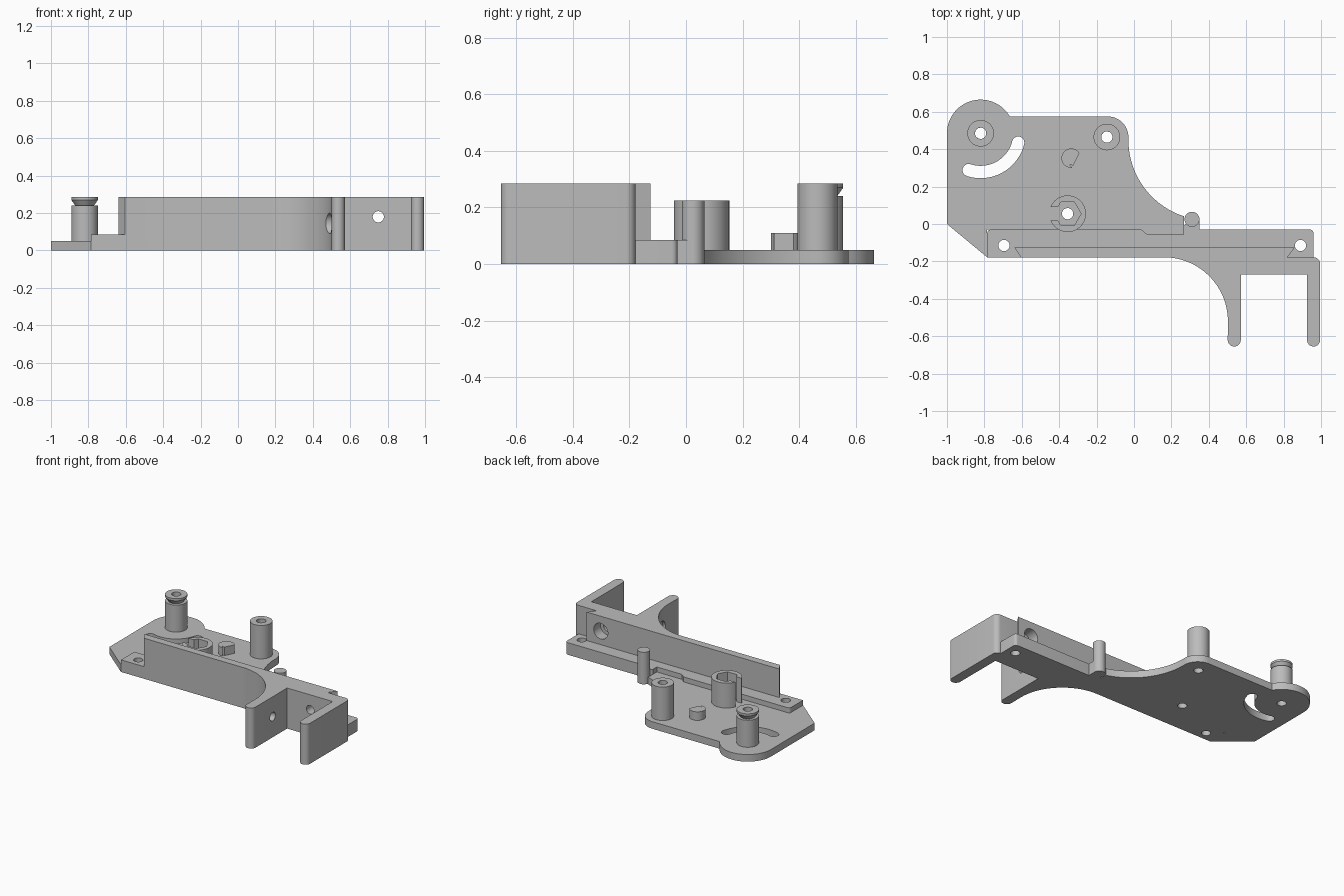
import bpy, bmesh
from math import radians, sin, cos, pi

cube = bpy.data.objects.get("Cube")
if cube:
    bpy.data.objects.remove(cube, do_unlink=True)

grey = bpy.data.materials.new("grey")
grey.use_nodes = True
grey.diffuse_color = (0.5, 0.5, 0.5, 1)
grey.node_tree.nodes["Principled BSDF"].inputs["Base Color"].default_value = (0.5, 0.5, 0.5, 1)


def arc(cx, cy, r, a0, a1, n=16):
    steps = [radians(a0 + (a1 - a0) * i / n) for i in range(n + 1)]
    return [(cx + r * cos(a), cy + r * sin(a)) for a in steps]


def finish(name, bm):
    bmesh.ops.recalc_face_normals(bm, faces=bm.faces[:])
    mesh = bpy.data.meshes.new(name)
    bm.to_mesh(mesh)
    bm.free()
    mesh.materials.append(grey)
    obj = bpy.data.objects.new(name, mesh)
    bpy.context.collection.objects.link(obj)
    return obj


def prism(name, outline, z0, z1):
    bm = bmesh.new()
    face = bm.faces.new([bm.verts.new((x, y, z0)) for x, y in outline])
    top = bmesh.ops.extrude_face_region(bm, geom=[face])["geom"]
    bmesh.ops.translate(bm, vec=(0, 0, z1 - z0),
                        verts=[v for v in top if isinstance(v, bmesh.types.BMVert)])
    return finish(name, bm)


def lathe(name, x, y, profile, n=40):
    """Closed (radius, z) profile turned around a vertical axis."""
    bm = bmesh.new()
    rings = [[bm.verts.new((x + r * cos(2 * pi * i / n), y + r * sin(2 * pi * i / n), z))
              for i in range(n)] for r, z in profile]
    for a, b in zip(rings, rings[1:] + rings[:1]):
        for i in range(n):
            j = (i + 1) % n
            bm.faces.new((a[i], a[j], b[j], b[i]))
    return finish(name, bm)


def rod(center, r, length, axis):
    """Cylinder cutter along the given axis."""
    turn = {"x": (0, pi / 2, 0), "y": (pi / 2, 0, 0), "z": (0, 0, 0)}[axis]
    bpy.ops.mesh.primitive_cylinder_add(vertices=32, radius=r, depth=length,
                                        location=center, rotation=turn)
    return bpy.context.object


def combine(obj, others, operation="DIFFERENCE"):
    bpy.ops.object.select_all(action="DESELECT")
    bpy.context.view_layer.objects.active = obj
    obj.select_set(True)
    for other in others:
        mod = obj.modifiers.new("combine", "BOOLEAN")
        mod.operation = operation
        mod.solver = "EXACT"
        mod.object = other
        bpy.ops.object.modifier_apply(modifier=mod.name)
        bpy.data.objects.remove(other, do_unlink=True)


FRONT, BACK = -0.178, -0.03
BORE = 0.03
PLATE, RAIL, TOP = 0.05, 0.085, 0.285
post_a, post_b, nut = (-0.82, 0.485), (-0.145, 0.465), (-0.355, 0.055)

# Base plate with lobes, concave edge, bores and arc slot
plate = prism("base_plate",
              [(-1, 0), (-0.785, FRONT), (-0.785, BACK), (0.04, BACK), (0.07, -0.055),
               (0.265, -0.055)]
              + arc(0.40, 0.45, 0.43, 252, 180, 24)
              + arc(-0.14, 0.465, 0.11, 0, 90)
              + arc(*post_a, 0.18, 30, 180, 28), 0, PLATE)
slot = prism("slot_cutter",
             arc(*post_a, 0.24, -108, -14, 28)
             + arc(post_a[0] + 0.207 * cos(radians(-14)), post_a[1] + 0.207 * sin(radians(-14)),
                   0.033, -14, 166, 10)[1:-1]
             + arc(*post_a, 0.174, -14, -108, 28)
             + arc(post_a[0] + 0.207 * cos(radians(-108)), post_a[1] + 0.207 * sin(radians(-108)),
                   0.033, 72, -108 + 360, 10)[1:-1][::1], -0.1, 0.2)
combine(plate, [slot] + [rod((*p, 0), BORE, 0.5, "z") for p in (post_a, post_b, nut)])

# Long rail, tall wall and two-pronged bracket
rail = prism("rail_and_bracket",
             [(-0.785, FRONT), (0.96, FRONT)] + arc(0.94, -0.05, 0.02, 0, 90, 6)
             + [(0.265, BACK), (0.265, -0.055), (0.07, -0.055), (0.04, BACK)]
             + arc(-0.765, -0.05, 0.02, 90, 180, 6), 0, RAIL)
wall = prism("wall",
             [(-0.64, -0.125), (-0.605, FRONT)]
             + arc(0.16, -0.52, 0.342, 90, 0, 28)
             + arc(0.536, -0.62, 0.035, 180, 360, 14)
             + [(0.571, -0.27), (0.925, -0.27)]
             + arc(0.96, -0.62, 0.035, 180, 360, 14)
             + arc(0.96, -0.213, 0.035, 0, 90, 8)
             + [(0.82, FRONT), (0.86, -0.125)], 0, TOP)
combine(rail, [wall], "UNION")
combine(rail, [rod((-0.695, -0.115, 0), BORE, 0.5, "z"),
               rod((0.89, -0.115, 0), BORE, 0.5, "z"),
               rod((0.75, -0.2, 0.18), BORE, 0.3, "y"),
               rod((0.75, -0.12, 0.18), 0.055, 0.16, "y"),
               rod((0.53, -0.43, 0.145), BORE, 0.2, "x"),
               rod((0.42, -0.43, 0.145), 0.055, 0.2, "x")])

# Posts: one grooved near the top, one plain
grooved = lathe("grooved_post", *post_a,
                [(BORE, PLATE), (0.071, PLATE), (0.071, 0.24), (0.05, 0.24),
                 (0.071, 0.27), (0.071, TOP), (BORE, TOP)])
plain = lathe("plain_post", *post_b,
              [(BORE, PLATE), (0.071, PLATE), (0.071, TOP), (BORE, TOP)])

# Split collar with a hexagonal pocket
collar = prism("nut_collar", arc(*nut, 0.098, 0, 351, 39), PLATE, 0.225)
pocket = prism("pocket_cutter", arc(*nut, 0.072, 0, 300, 5), 0, 0.4)
gap = prism("gap_cutter", [(nut[0] + sx, nut[1] + sy) for sx, sy in
                           ((-0.2, -0.035), (-0.03, -0.035), (-0.03, 0.035), (-0.2, 0.035))], 0, 0.4)
combine(collar, [pocket, gap])

# Small stop, guide peg and its foot
stop = prism("small_stop", arc(-0.336, 0.352, 0.052, 32, 275, 24) + [(-0.345, 0.32), (-0.325, 0.312)],
             PLATE, 0.11)
peg = prism("guide_peg", arc(0.31, 0.025, 0.04, 0, 350, 35), 0, 0.225)
foot = prism("peg_foot", [(0.265, -0.055), (0.35, -0.055), (0.35, 0.02), (0.31, 0.03), (0.265, -0.01)], 0, RAIL)
combine(peg, [foot], "UNION")

# Smooth the curved faces, keep the edges sharp
bpy.ops.object.select_all(action="DESELECT")
for obj in (plate, rail, grooved, plain, collar, stop, peg):
    obj.select_set(True)
bpy.context.view_layer.objects.active = plate
bpy.ops.object.shade_smooth_by_angle(angle=radians(30))
